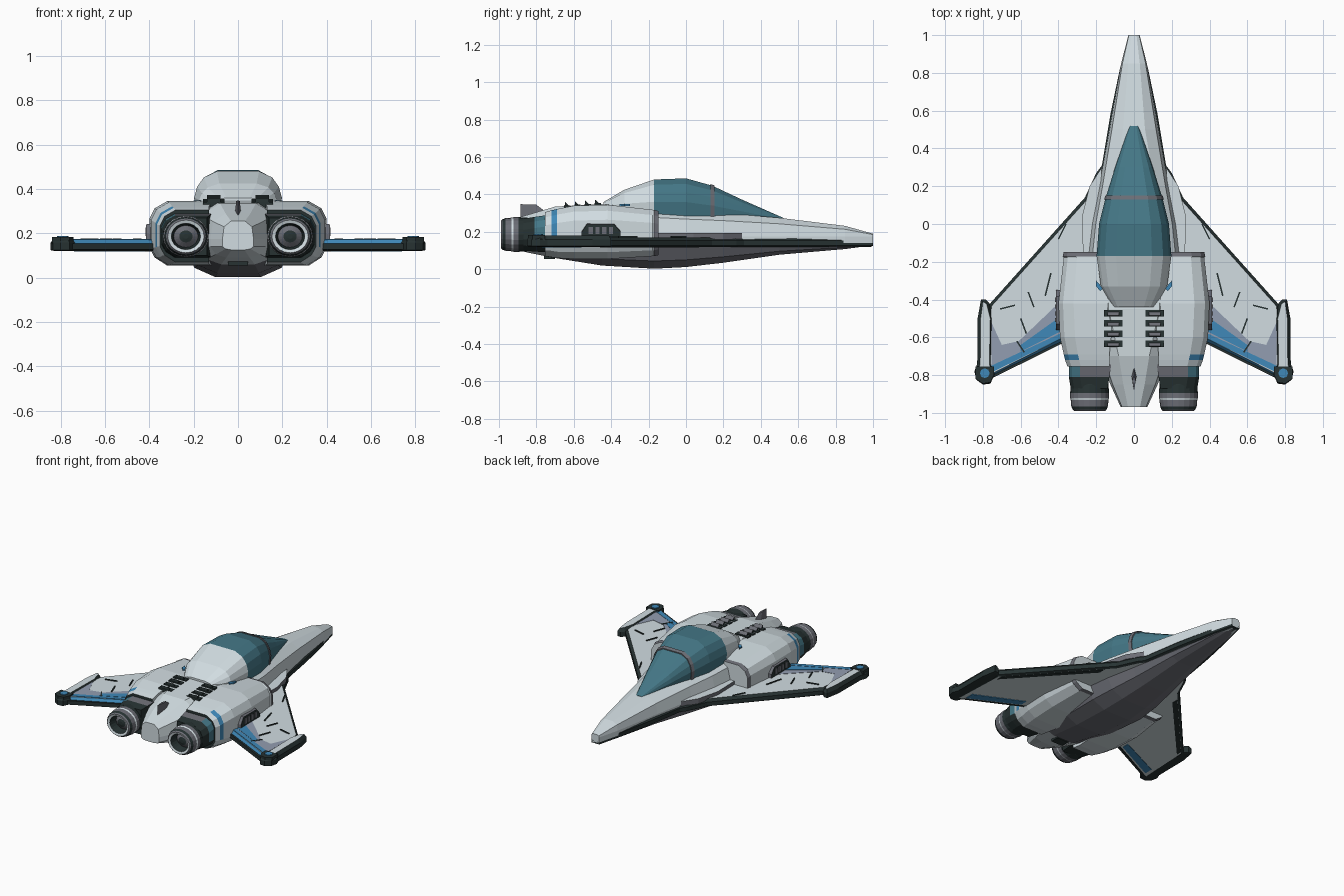
import bpy, bmesh, math
from mathutils import Vector

cube = bpy.data.objects.get("Cube")
if cube:
    bpy.data.objects.remove(cube)

# Colours
PALETTE = {
    "light_hull": (0.64, 0.72, 0.755),
    "grey_metal": (0.15, 0.155, 0.18),
    "dark_trim": (0.02, 0.032, 0.032),
    "teal_glass": (0.058, 0.185, 0.24),
    "blue_paint": (0.05, 0.25, 0.48),
    "slate_paint": (0.29, 0.34, 0.44),
}
MATS = []
for label, rgb in PALETTE.items():
    m = bpy.data.materials.new(label)
    m.use_nodes = True
    m.diffuse_color = (*rgb, 1)
    m.node_tree.nodes["Principled BSDF"].inputs["Base Color"].default_value = (*rgb, 1)
    MATS.append(m)
LIGHT, GREY, DARK, TEAL, BLUE, SLATE = range(len(MATS))


def finish(name, bm, rule, mirror=False):
    """Colour faces by rule(centre, normal), then link, with optional mirror."""
    bmesh.ops.recalc_face_normals(bm, faces=bm.faces)
    for f in bm.faces:
        f.material_index = rule(f.calc_center_median(), f.normal) if callable(rule) else rule
    me = bpy.data.meshes.new(name)
    bm.to_mesh(me)
    bm.free()
    for m in MATS:
        me.materials.append(m)
    ob = bpy.data.objects.new(name, me)
    bpy.context.collection.objects.link(ob)
    if mirror:
        ob.modifiers.new("Mirror", 'MIRROR').use_mirror_merge = False
    return ob


def loft(name, rings, rule, mirror=False):
    bm = bmesh.new()
    vs = [[bm.verts.new(p) for p in r] for r in rings]
    n = len(vs[0])
    for a, b in zip(vs, vs[1:]):
        for j in range(n):
            k = (j + 1) % n
            bm.faces.new((a[j], a[k], b[k], b[j]))
    bm.faces.new(vs[0])
    bm.faces.new(vs[-1])
    return finish(name, bm, rule, mirror)


def plate(name, outline, z0, z1, rule, bevel=None):
    """Mirrored flat outline extruded from z0 to z1; bevel = (inset, top rise, bottom rise)."""
    bm = bmesh.new()
    base = bm.faces.new([bm.verts.new((x, y, z0)) for x, y in outline])
    top = bmesh.ops.extrude_face_region(bm, geom=[base])["geom"]
    bmesh.ops.translate(bm, verts=[v for v in top if isinstance(v, bmesh.types.BMVert)],
                        vec=(0, 0, z1 - z0))
    bmesh.ops.recalc_face_normals(bm, faces=bm.faces)
    if bevel:
        for f in [f for f in bm.faces if abs(f.normal.z) > 0.9]:
            rise = bevel[1] if f.normal.z > 0 else bevel[2]
            bmesh.ops.inset_region(bm, faces=[f], thickness=bevel[0], depth=rise)
    return finish(name, bm, rule, True)


def box(name, x, y, z, rule):
    return plate(name, [(x[0], y[0]), (x[1], y[0]), (x[1], y[1]), (x[0], y[1])],
                 z[0], z[1], rule)


def symmetric(y, half):
    return [(x, y, z) for x, z in half] + [(-x, y, z) for x, z in reversed(half)]


def chamfered(y, x0, x1, z0, z1, c):
    return [(x, y, z) for x, z in (
        (x0, z0), (x1 - c, z0), (x1 - c * .3, z0 + c * .45), (x1, z0 + c),
        (x1, z1 - c), (x1 - c * .3, z1 - c * .4), (x1 - c, z1), (x0, z1))]


# Fuselage: grey keel, light upper shell and tail
def hull_ring(y, w, bot, top):
    crown = .6 if w > .184 else .45
    return symmetric(y, [(.42 * w, bot), (.8 * w, bot + .3 * (.14 - bot)), (w, .14),
                         (w, .175), (.9 * w, .175 + .68 * (top - .175)), (crown * w, top)])


loft("fuselage", [hull_ring(*s) for s in (
    (1, .03, .128, .19), (.85, .068, .108, .232), (.5, .13, .078, .275),
    (.2, .185, .035, .3), (0, .225, .012, .312), (-.17, .245, .003, .325),
    (-.45, .225, .02, .348), (-.7, .18, .06, .335), (-.85, .125, .09, .29),
    (-.97, .07, .125, .255))],
    lambda c, n: GREY if c.z < .135 and c.y > -.72 else LIGHT)
box("keel_end_cap", (0, .045), (-.76, -.7), (.055, .085), DARK)


# Canopy: glass ahead, light fairing behind, grey frame hoop
def canopy_ring(y, w, base, top):
    h = top - base
    return symmetric(y, [(w * .95, base - .02), (w, base + .32 * h), (.93 * w, base + .6 * h),
                         (.78 * w, base + .84 * h), (.48 * w, top)])


loft("canopy", [canopy_ring(*s) for s in (
    (.52, .024, .262, .275), (.3, .1, .28, .372), (.14, .15, .29, .447),
    (0, .185, .3, .486), (-.17, .198, .305, .48), (-.33, .175, .315, .425),
    (-.44, .11, .325, .36))],
    lambda c, n: TEAL if c.y > -.17 else LIGHT)
loft("canopy_frame", [canopy_ring(y, w, .29, t) for y, w, t in
                      ((.152, .151, .448), (.13, .158, .456))], GREY)
plate("hull_marker", [(.165, -.34), (.2, -.3), (.2, -.33), (.18, -.355)], .339, .348, BLUE)


# Wings with nose strakes: dark edge, light skin, blue trailing bevel
def wing_colour(c, n):
    if abs(n.z) > .95:
        return LIGHT
    return BLUE if n.z > .3 and n.y < -.3 and c.x > .3 else DARK


plate("wing", [(0, 1), (.03, 1), (.075, .82), (.125, .58), (.17, .31), (.2, .27),
               (.26, .14), (.77, -.43), (.78, -.815), (.37, -.615), (.2, -.6), (0, -.3)],
      .126, .154, wing_colour, (.016, .017, .006))
plate("wing_trailing_edge", [(.37, -.6), (.77, -.8), (.77, -.826), (.37, -.627)],
      .126, .153, DARK)
plate("wing_root_fairing", [(.17, .3), (.235, .2), (.275, .04), (.27, -.16), (.2, -.16)],
      .16, .195, lambda c, n: LIGHT if n.z > .9 else GREY)
TOP = .171
plate("wing_slate_band", [(.39, -.41), (.61, -.62), (.7, -.64), (.755, -.52),
                          (.755, -.75), (.39, -.58)], TOP - .004, TOP + .002, SLATE)
plate("wing_blue_band", [(.38, -.575), (.755, -.75), (.755, -.786), (.38, -.603)],
      TOP - .004, TOP + .004, BLUE)
plate("wing_blue_wedge", [(.39, -.49), (.6, -.64), (.6, -.675), (.39, -.57)],
      TOP - .004, TOP + .004, BLUE)
plate("underwing_blue_band", [(.42, -.56), (.74, -.71), (.74, -.77), (.42, -.61)],
      .117, .124, BLUE)
plate("underwing_edge_band", [(.3, .07), (.74, -.42), (.74, -.46), (.3, .02)],
      .117, .124, DARK)
for a, b in (((.44, -.26), (.47, -.38)), ((.56, -.36), (.53, -.44)), ((.6, -.5), (.57, -.58)),
             ((.71, -.45), (.63, -.43)), ((.36, .0), (.4, -.08)), ((.62, -.62), (.58, -.68))):
    a, b = Vector(a), Vector(b)
    side = (b - a).orthogonal().normalized() * .004
    plate("wing_panel_line", [a + side, b + side, b - side, a - side],
          TOP - .003, TOP + .006, DARK)

# Wingtip pods
plate("wingtip_pod", [(.765, -.42), (.785, -.4), (.81, -.4), (.828, -.5), (.83, -.74),
                      (.845, -.78), (.835, -.825), (.8, -.85), (.76, -.845), (.735, -.79),
                      (.75, -.74), (.745, -.5)],
      .124, .158, lambda c, n: LIGHT if n.z > .95 else DARK, (.016, .022, .003))
plate("pod_tail", [(.742, -.755), (.838, -.755), (.838, -.82), (.8, -.845), (.76, -.838),
                   (.742, -.8)], .152, .183, DARK)
plate("pod_light", [(.79 + .026 * math.cos(i * math.pi / 4), -.79 + .026 * math.sin(i * math.pi / 4))
                    for i in range(8)], .18, .188, BLUE)


# Engine nacelles: grey front lip, blue stripe near the back
def nacelle_colour(c, n):
    if n.y < -.9:
        return DARK
    if c.y > -.175 and n.y < .9:
        return GREY
    if -.72 < c.y < -.69 and n.x > .2 and c.z > .17:
        return BLUE
    return LIGHT


loft("nacelle", [chamfered(*s) for s in (
    (-.148, .13, .372, .075, .312, .07), (-.172, .13, .378, .07, .318, .07),
    (-.178, .13, .372, .07, .318, .07), (-.42, .12, .4, .055, .345, .08),
    (-.6, .12, .392, .055, .34, .08), (-.69, .13, .372, .06, .322, .075),
    (-.72, .13, .365, .065, .315, .075), (-.755, .13, .352, .07, .305, .07))],
    nacelle_colour, mirror=True)


def mount_colour(c, n):
    if c.y < -.81:
        return DARK
    if n.x > .4 and c.z > .18:
        return TEAL
    return GREY if n.z > .5 else DARK


loft("engine_mount", [chamfered(*s) for s in (
    (-.74, .12, .345, .09, .29, .06), (-.81, .13, .345, .095, .28, .06),
    (-.87, .14, .335, .1, .27, .06))], mount_colour, mirror=True)


# Engines: turned profile of radius, y and colour
def engine():
    prof = [(.085, -.82, DARK), (.1, -.85, DARK), (.103, -.895, GREY), (.103, -.922, LIGHT),
            (.1, -.932, GREY), (.097, -.965, DARK), (.09, -.982, GREY), (.082, -.99, LIGHT),
            (.066, -.985, DARK), (.055, -.93, GREY), (.03, -.95, DARK), (.012, -.955, DARK)]
    n = 20
    rings = [[(.235 + r * math.cos(2 * math.pi * j / n), y,
               .186 + r * .9 * math.sin(2 * math.pi * j / n))
              for j in range(n)] for r, y, _ in prof]
    ob = loft("engine", rings, DARK, mirror=True)
    for i, poly in enumerate(ob.data.polygons):
        poly.material_index = prof[min(i // n, len(prof) - 1)][2]


engine()

# Side vents on the nacelles: grey housing, dark face, grey slots
loft("side_vent", [[(x, y, z) for x, z in ((.36, .175), (.414, .175), (.414, h), (.36, h + .01))]
                   for y, h in ((-.35, .2), (-.385, .24), (-.53, .24), (-.56, .195))],
     lambda c, n: DARK if n.x > .8 else GREY, mirror=True)
for i in range(4):
    y = -.52 + i * .036
    box("side_vent_slot", (.41, .418), (y, y + .022), (.188, .226), GREY)

# Deck louvres: dark frames with narrower wedge slats in two columns
for i in range(4):
    y = -.455 - i * .054
    z = .346 - i * .004
    box("louvre_frame", (.06, .158), (y - .034, y), (z - .04, z + .008), DARK)
    loft("louvre_slat", [[(x, y - .032, z), (x, y - .004, z), (x, y - .03, z + .026)]
                         for x in (.08, .14)],
         lambda c, n: GREY if n.z > .3 and abs(n.x) < .5 else DARK, mirror=True)

# Small tail fin
loft("tail_fin", [[(0, -.74, .3), (.014, -.8, .29), (0, -.885, .26), (-.014, -.8, .29)],
                  [(0, -.8, .345), (.008, -.83, .346), (0, -.885, .348), (-.008, -.83, .346)]],
     GREY)
